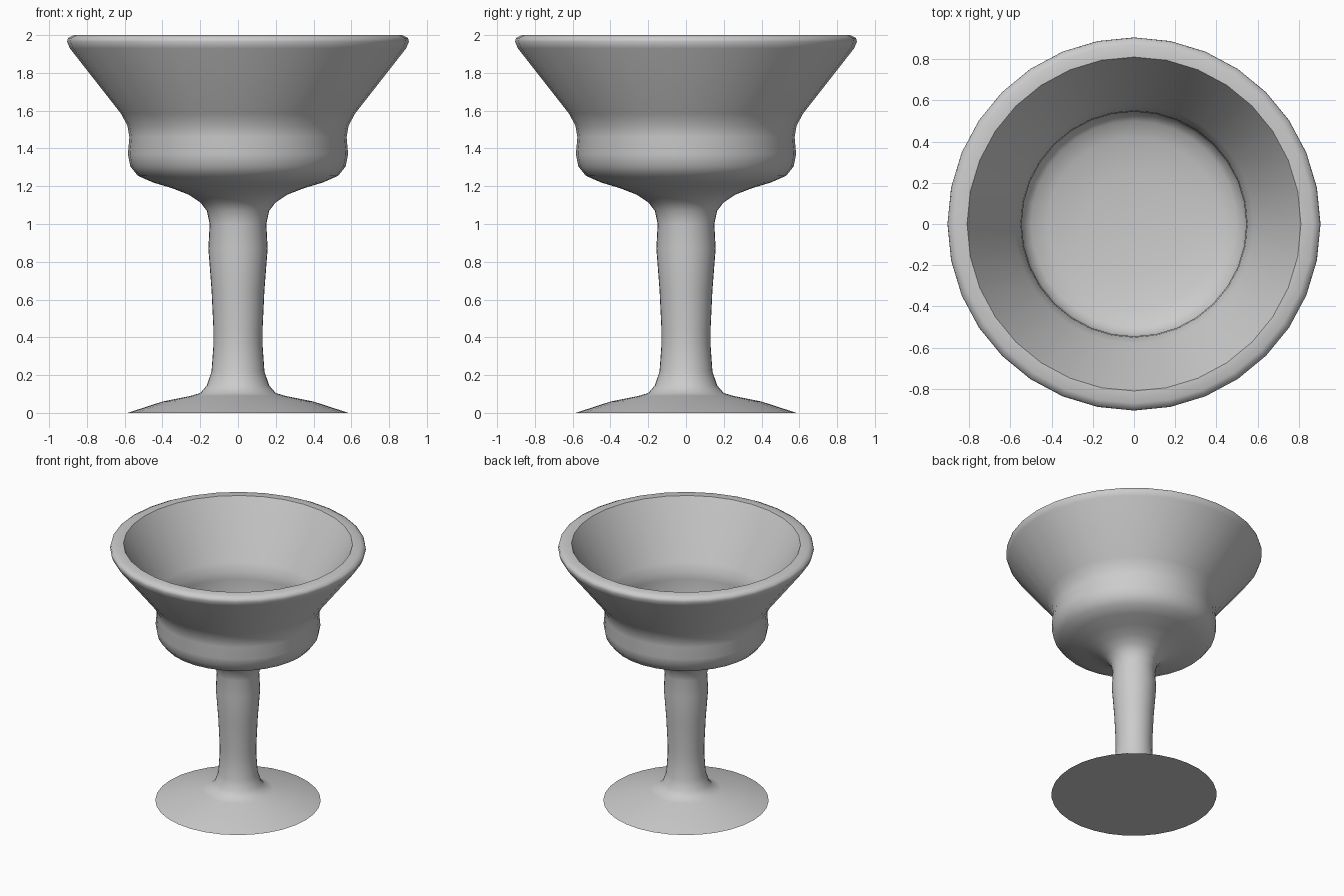
import bpy, math

if "Cube" in bpy.data.objects:
    bpy.data.objects.remove(bpy.data.objects["Cube"])

SIDES = 32

# Outline (radius, height): foot, stem, bowl outside, rim, bowl inside
profile = [
    (0.585, 0.0), (0.40, 0.06), (0.25, 0.09), (0.20, 0.105), (0.165, 0.145), (0.14, 0.22),
    (0.13, 0.36), (0.13, 0.44), (0.14, 0.65), (0.157, 0.87), (0.15, 1.0),
    (0.165, 1.07), (0.20, 1.115), (0.26, 1.155), (0.35, 1.19), (0.45, 1.22),
    (0.53, 1.255), (0.57, 1.305), (0.583, 1.37), (0.575, 1.46), (0.585, 1.52),
    (0.62, 1.585), (0.89, 1.93), (0.905, 1.965), (0.90, 1.985), (0.87, 2.0),
    (0.81, 2.0), (0.58, 1.59), (0.55, 1.53), (0.545, 1.47), (0.55, 1.37),
    (0.535, 1.315), (0.50, 1.285), (0.42, 1.255), (0.25, 1.23),
]

# Spin the outline into rings of quads
verts, faces = [], []
for r, z in profile:
    for i in range(SIDES):
        a = 2 * math.pi * i / SIDES
        verts.append((r * math.cos(a), r * math.sin(a), z))
for k in range(len(profile) - 1):
    for i in range(SIDES):
        j = (i + 1) % SIDES
        faces.append((k * SIDES + i, k * SIDES + j, (k + 1) * SIDES + j, (k + 1) * SIDES + i))

# Flat underside and bowl floor
faces.append(tuple(reversed(range(SIDES))))
last = (len(profile) - 1) * SIDES
verts.append((0, 0, 1.22))
for i in range(SIDES):
    faces.append((last + i, last + (i + 1) % SIDES, len(verts) - 1))

mesh = bpy.data.meshes.new("goblet")
mesh.from_pydata(verts, [], faces)
goblet = bpy.data.objects.new("goblet", mesh)
bpy.context.collection.objects.link(goblet)

# Plain grey finish
grey = bpy.data.materials.new("light grey")
grey.diffuse_color = (0.6, 0.6, 0.6, 1)
grey.use_nodes = True
grey.node_tree.nodes["Principled BSDF"].inputs["Base Color"].default_value = grey.diffuse_color
mesh.materials.append(grey)

# Smooth shading with a sharp inner rim and foot edge
bpy.context.view_layer.objects.active = goblet
goblet.select_set(True)
bpy.ops.object.shade_smooth_by_angle(angle=math.radians(50))
